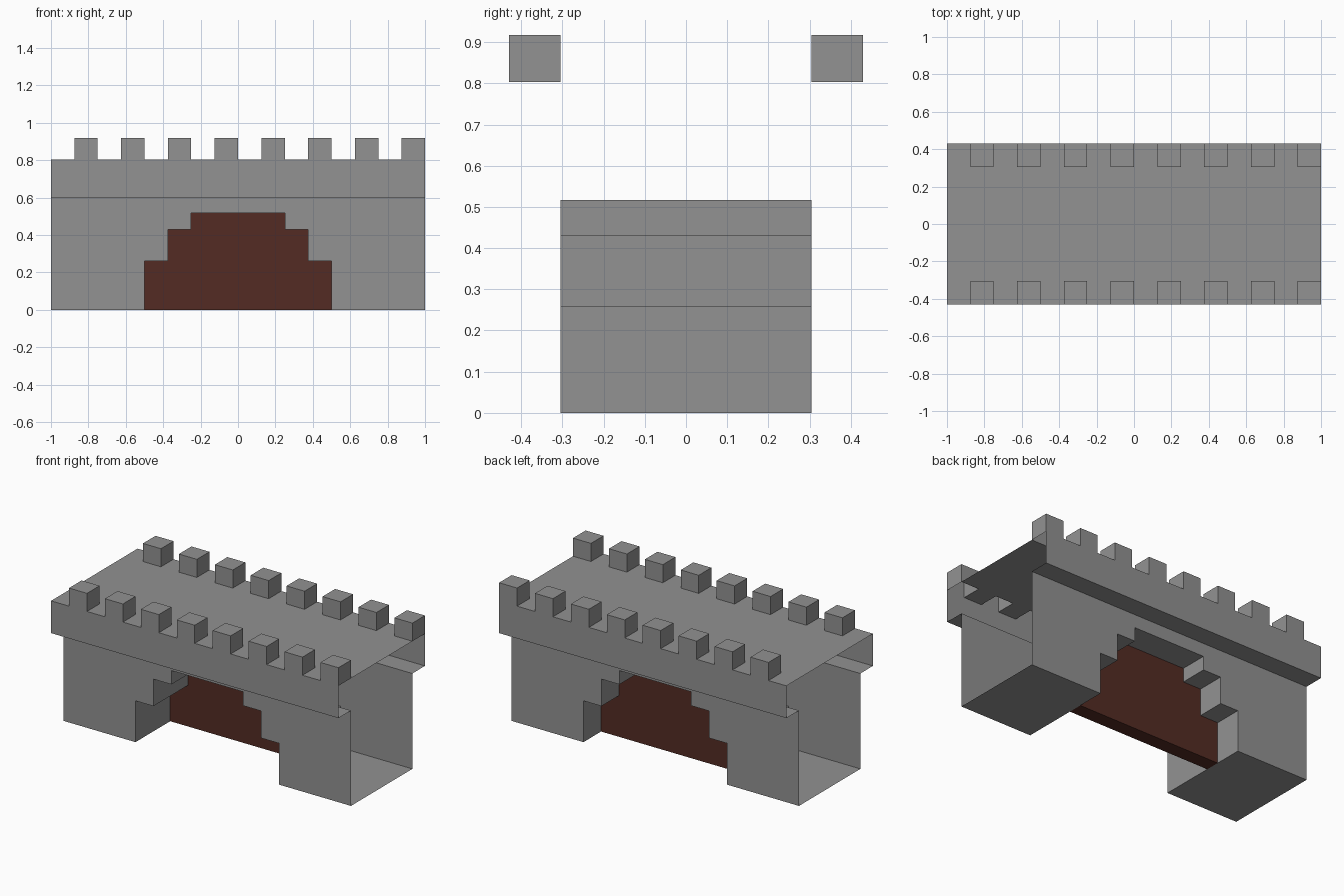
import bpy, bmesh

if "Cube" in bpy.data.objects:
    bpy.data.objects.remove(bpy.data.objects["Cube"])

HALF_W = 0.305      # half depth of the wall
HALF_P = 0.43       # half depth of the parapet
Z_WALL, Z_DECK, Z_TOP = 0.60, 0.803, 0.917
ARCH = [(0.5, 0), (0.5, 0.26), (0.375, 0.26), (0.375, 0.43), (0.25, 0.43), (0.25, 0.517)]
MERLONS = [(-0.875 + 0.25 * i, -0.75 + 0.25 * i) for i in range(8)]


def material(name, color):
    mat = bpy.data.materials.new(name)
    mat.diffuse_color = color
    mat.use_nodes = True
    mat.node_tree.nodes["Principled BSDF"].inputs["Base Color"].default_value = mat.diffuse_color
    return mat


STONE = material("dark_stone", (0.287, 0.287, 0.287, 1))
WOOD = material("dark_wood", (0.087, 0.0245, 0.017, 1))


def build(name, polys, mat):
    """Join polygons into one welded mesh object."""
    bm = bmesh.new()
    for p in polys:
        bm.faces.new([bm.verts.new(v) for v in p])
    bmesh.ops.remove_doubles(bm, verts=bm.verts, dist=1e-4)
    bmesh.ops.recalc_face_normals(bm, faces=bm.faces)
    mesh = bpy.data.meshes.new(name)
    bm.to_mesh(mesh)
    bm.free()
    mesh.materials.append(mat)
    ob = bpy.data.objects.new(name, mesh)
    bpy.context.collection.objects.link(ob)


def at_y(profile, y):
    return [(x, y, z) for x, z in profile]


def strip(a, b, y0, y1):
    """Quad spanning the x-z segment a-b between two y values."""
    return [(a[0], y0, a[1]), (b[0], y0, b[1]), (b[0], y1, b[1]), (a[0], y1, a[1])]


# Hollow wall: open ends, stepped tunnel and feet
arch = ARCH + [(-x, z) for x, z in reversed(ARCH)]
wall_profile = [(1, 0), (1, Z_WALL), (-1, Z_WALL), (-1, 0)] + arch[::-1]
wall = [at_y(wall_profile, y) for y in (-HALF_W, HALF_W)]
wall += [strip(a, b, -HALF_W, HALF_W) for a, b in zip(arch, arch[1:])]
wall += [strip((s * 0.5, 0), (s, 0), -HALF_W, HALF_W) for s in (-1, 1)]
build("gate_wall", wall, STONE)

# Battlements: deck, crenellated outer faces, ledges and hollow merlons
crest = [(-1, Z_WALL), (-1, Z_DECK)]
comb = [(-1, HALF_P)]
for a, b in MERLONS:
    crest += [(a, Z_DECK), (a, Z_TOP), (b, Z_TOP), (b, Z_DECK)]
    comb += [(a, HALF_P), (a, HALF_W), (b, HALF_W), (b, HALF_P)]
comb.pop()          # the last merlon ends flush with the deck
crest.append((1, Z_WALL))
parapet = [[(x, y, Z_DECK) for x, y in comb] + [(x, -y, Z_DECK) for x, y in reversed(comb)]]
for s in (-1, 1):
    yo, yi = s * HALF_P, s * HALF_W
    parapet += [at_y(crest, yo), strip((-1, Z_WALL), (1, Z_WALL), yo, yi)]
    for a, b in MERLONS:
        c = [(a, Z_DECK), (a, Z_TOP), (b, Z_TOP), (b, Z_DECK)]
        parapet.append(at_y(c, yi))
        parapet += [strip(p, q, yo, yi) for p, q in zip(c, c[1:])]
build("battlements", parapet, STONE)

# Two-leaf stepped gate filling the tunnel
Y0, Y1 = 0.04, 0.13
gate = []
for s in (-1, 1):
    leaf = [(0, 0)] + [(s * x, z) for x, z in ARCH] + [(0, ARCH[-1][1])]
    gate += [at_y(leaf, Y0), at_y(leaf, Y1), strip((0, 0), (s * 0.5, 0), Y0, Y1)]
build("gate_doors", gate, WOOD)
